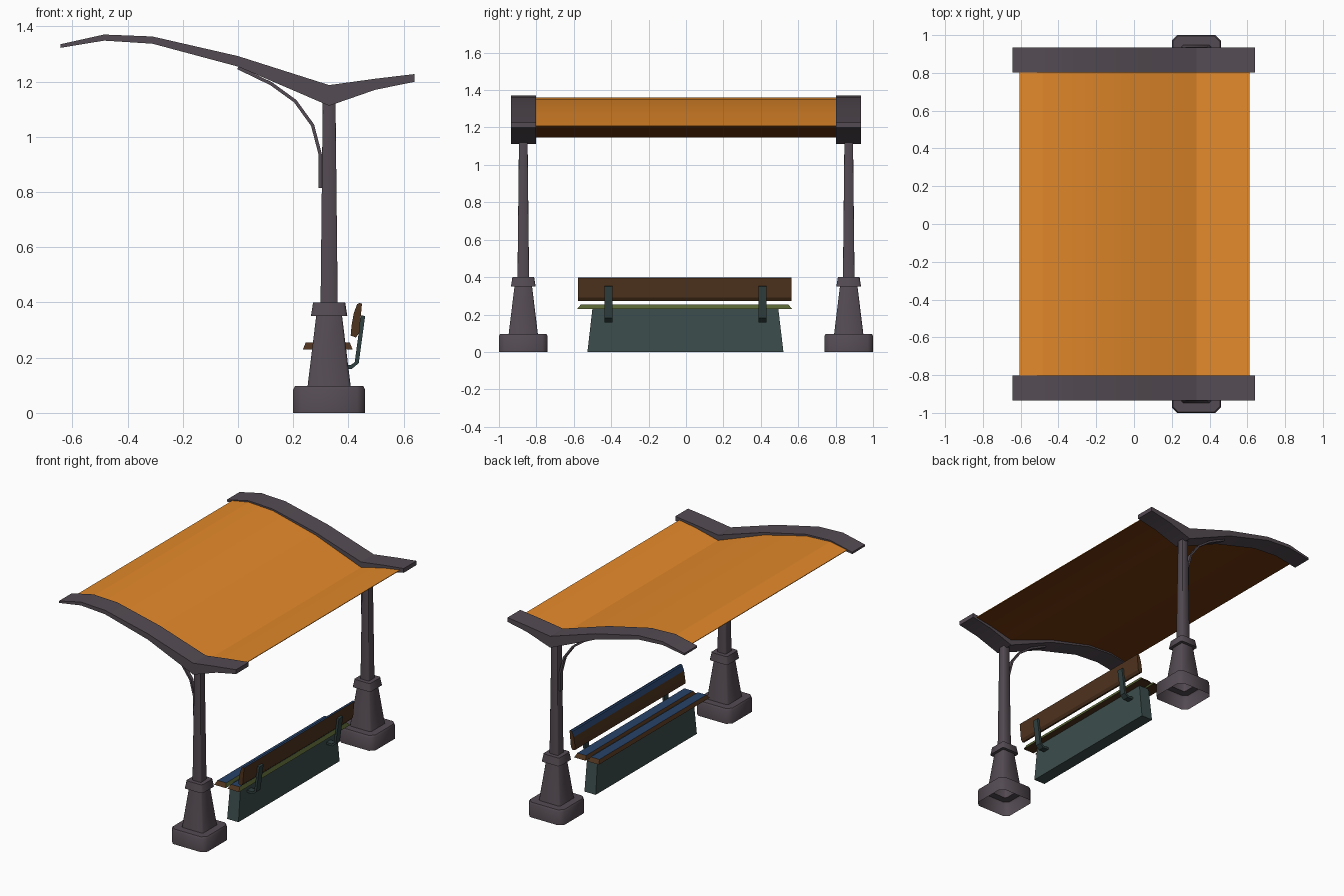
import bpy, bmesh, math
from mathutils import Vector

if "Cube" in bpy.data.objects:
    bpy.data.objects.remove(bpy.data.objects["Cube"])


def mat(name, r, g, b):
    m = bpy.data.materials.new(name)
    m.diffuse_color = (r, g, b, 1)
    m.use_nodes = True
    m.node_tree.nodes["Principled BSDF"].inputs["Base Color"].default_value = m.diffuse_color
    return m


METAL = mat("purple grey metal", 0.088, 0.07, 0.085)
ORANGE = mat("orange canopy", 0.77, 0.25, 0.023)
UNDER = mat("dark brown underside", 0.16, 0.036, 0.004)
TEAL = mat("dark teal", 0.045, 0.074, 0.071)
DARK = mat("deep teal bracket", 0.03, 0.05, 0.05)
WOOD = mat("brown wood", 0.078, 0.033, 0.013)
BLUE = mat("blue paint", 0.02, 0.055, 0.14)
OLIVE = mat("olive paint", 0.095, 0.125, 0.033)


def finish(name, bm, mats, rule=None, smooth=None, recalc=True):
    if recalc:
        bmesh.ops.recalc_face_normals(bm, faces=bm.faces)
    bm.normal_update()
    if rule:
        for f in bm.faces:
            f.material_index = rule(f)
    me = bpy.data.meshes.new(name)
    bm.to_mesh(me)
    bm.free()
    for m in mats:
        me.materials.append(m)
    ob = bpy.data.objects.new(name, me)
    bpy.context.collection.objects.link(ob)
    if smooth:
        bpy.ops.object.select_all(action='DESELECT')
        ob.select_set(True)
        bpy.context.view_layer.objects.active = ob
        bpy.ops.object.shade_smooth_by_angle(angle=math.radians(smooth))
    return ob


def prism(name, pts, y0, y1, mats, rule=None, smooth=None):
    """Extrude an (x, z) outline along y."""
    bm = bmesh.new()
    a = [bm.verts.new((x, y0, z)) for x, z in pts]
    b = [bm.verts.new((x, y1, z)) for x, z in pts]
    n = len(pts)
    bm.faces.new(a)
    bm.faces.new(b[::-1])
    for i in range(n):
        j = (i + 1) % n
        bm.faces.new((a[i], b[i], b[j], a[j]))
    return finish(name, bm, mats, rule, smooth)


def thicken(path, t):
    """Outline of thickness t around an (x, z) path."""
    p = [Vector(q) for q in path]
    left, right = [], []
    for i, q in enumerate(p):
        d = (p[min(i + 1, len(p) - 1)] - p[max(i - 1, 0)]).normalized()
        nrm = Vector((-d.y, d.x)) * t / 2
        left.append(tuple(q + nrm))
        right.append(tuple(q - nrm))
    return left + right[::-1]


def column(name, cx, cy, rings):
    """Open-bottomed loft of chamfered squares: (z, half width, flat share)."""
    bm = bmesh.new()
    loops = []
    for z, h, flat in rings:
        c = h * flat
        o = [(h, -c), (h, c), (c, h), (-c, h), (-h, c), (-h, -c), (-c, -h), (c, -h)]
        loops.append([bm.verts.new((cx + x, cy + y, z)) for x, y in o])
    for a, b in zip(loops, loops[1:]):
        for i in range(8):
            j = (i + 1) % 8
            bm.faces.new((a[i], a[j], b[j], b[i]))
    bm.faces.new(loops[-1])
    return finish(name, bm, [METAL], smooth=50, recalc=False)


# Beam outline; the canopy follows its middle line
XS = [-0.643, -0.485, -0.31, 0.0, 0.33, 0.497, 0.64]
TOP = [1.335, 1.37, 1.363, 1.292, 1.187, 1.21, 1.227]
BOT = [1.322, 1.348, 1.337, 1.254, 1.112, 1.17, 1.199]
beam = list(zip(XS, TOP)) + list(zip(XS, BOT))[::-1]
RINGS = [(0, 0.13, 0.78), (0.085, 0.13, 0.78), (0.097, 0.124, 0.78),
         (0.097, 0.078, 0.88), (0.35, 0.047, 0.88), (0.35, 0.066, 0.85),
         (0.4, 0.058, 0.85), (0.4, 0.031, 0.9), (1.14, 0.023, 0.9)]
STRUT = [(0.0, 1.25), (0.12, 1.192), (0.207, 1.129), (0.27, 1.042),
         (0.298, 0.935), (0.298, 0.815)]

for side, s in (("front", -1), ("back", 1)):
    column(side + "_post", 0.33, s * 0.87, RINGS)
    prism(side + "_roof_beam", beam, s * 0.803, s * 0.935, [METAL], smooth=25)
    prism(side + "_curved_strut", thicken(STRUT, 0.012), s * 0.87 - 0.012,
          s * 0.87 + 0.012, [METAL])

# Canopy sheet, orange above and brown below
mid = [(x, (t + b) / 2) for x, t, b in zip(XS, TOP, BOT)]
mid[0] = (-0.605, 1.337)
mid[-1] = (0.612, 1.208)
sheet = [(x, z + 0.002) for x, z in mid] + [(x, z - 0.002) for x, z in mid[::-1]]
prism("canopy", sheet, -0.81, 0.81, [ORANGE, UNDER],
      rule=lambda f: 1 if f.normal.z < -0.5 else 0, smooth=12)

# Bench plinth, tapering upward
bm = bmesh.new()
lo = [bm.verts.new(p) for p in
      ((0.29, -0.527, 0), (0.372, -0.527, 0), (0.372, 0.521, 0), (0.29, 0.521, 0))]
hi = [bm.verts.new(p) for p in
      ((0.295, -0.5, 0.235), (0.37, -0.5, 0.235), (0.37, 0.493, 0.235), (0.295, 0.493, 0.235))]
bm.faces.new(lo)
bm.faces.new(hi)
for i in range(4):
    j = (i + 1) % 4
    bm.faces.new((lo[i], lo[j], hi[j], hi[i]))
finish("bench_plinth", bm, [TEAL])


# Seat slats: bevelled upper edges, blue tops, olive rear edges
def slat(name, x0, x1):
    bm = bmesh.new()
    y0, y1, b = -0.582, 0.567, 0.01
    lo = [bm.verts.new((x, y, 0.23)) for x, y in ((x0, y0), (x1, y0), (x1, y1), (x0, y1))]
    hi = [bm.verts.new((x, y, 0.254)) for x, y in
          ((x0 + b, y0 + 2 * b), (x1 - b, y0 + 2 * b), (x1 - b, y1 - 2 * b), (x0 + b, y1 - 2 * b))]
    bm.faces.new(lo)
    bm.faces.new(hi)
    for i in range(4):
        j = (i + 1) % 4
        bm.faces.new((lo[i], lo[j], hi[j], hi[i]))
    finish(name, bm, [WOOD, BLUE, OLIVE],
           lambda f: 1 if f.normal.z > 0.95 else 2 if f.normal.x > 0.5 else 0)


slat("front_seat_slat", 0.235, 0.318)
slat("back_seat_slat", 0.332, 0.415)

# Backrest board, upper edge painted blue
BACK = [(0.431, 0.393), (0.439, 0.398), (0.449, 0.396), (0.439, 0.29), (0.427, 0.273),
        (0.408, 0.28), (0.411, 0.315), (0.419, 0.36)]
prism("backrest", BACK, -0.578, 0.565, [WOOD, BLUE],
      lambda f: 1 if f.calc_center_median().z > 0.37 and abs(f.normal.y) < 0.5
      and f.normal.x < 0.5 else 0)

# Backrest brackets
BRACKET = [(0.35, 0.168), (0.41, 0.166), (0.43, 0.182), (0.453, 0.352)]
for side, y in (("front", -0.414), ("back", 0.409)):
    prism(side + "_backrest_bracket", thicken(BRACKET, 0.015), y - 0.021, y + 0.021, [DARK])
